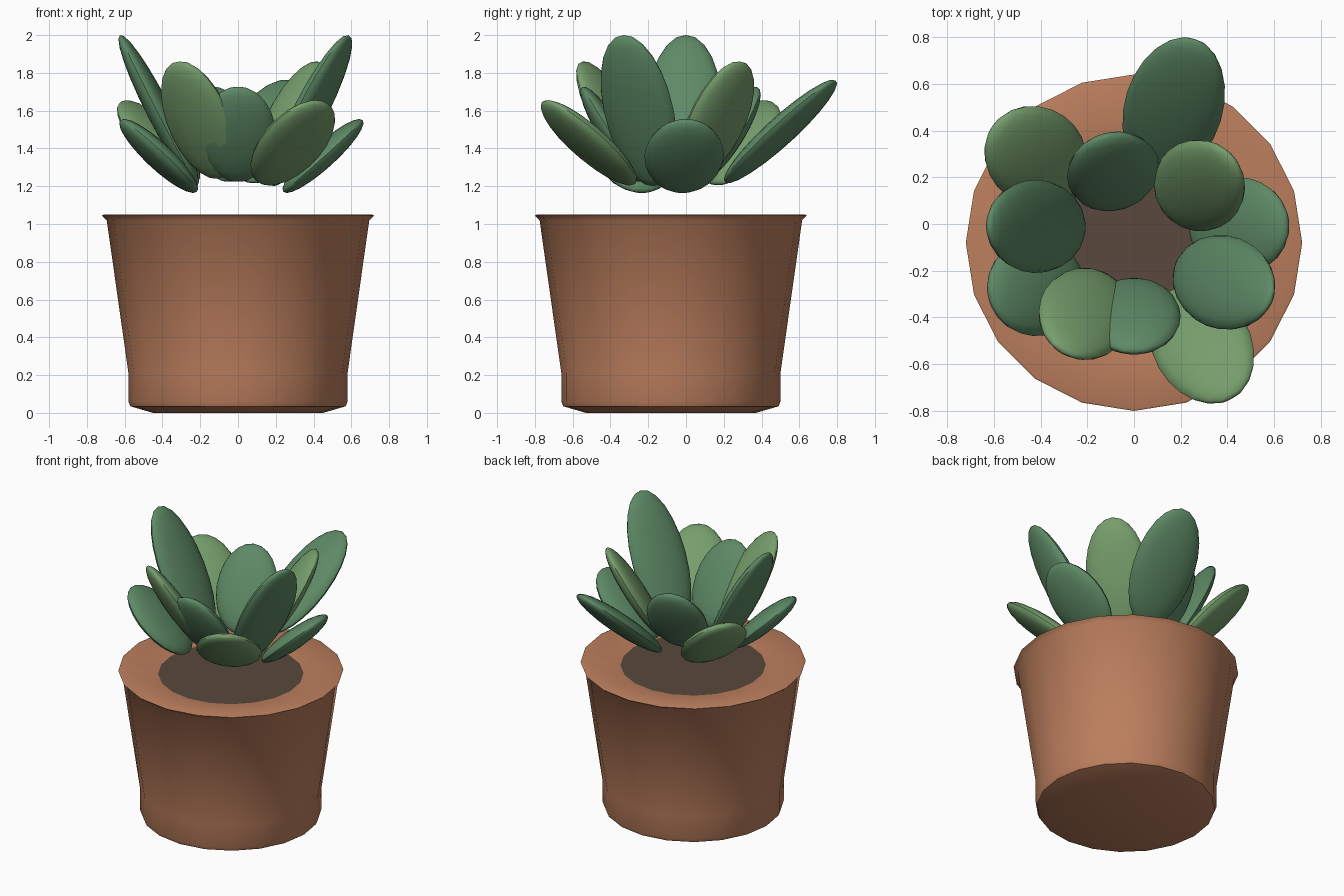
import bpy, bmesh, math
from mathutils import Vector, Matrix

if "Cube" in bpy.data.objects:
    bpy.data.objects.remove(bpy.data.objects["Cube"])


def material(name, rgb):
    m = bpy.data.materials.new(name)
    m.diffuse_color = (*rgb, 1)
    m.use_nodes = True
    m.node_tree.nodes["Principled BSDF"].inputs["Base Color"].default_value = m.diffuse_color
    return m


CLAY = material("clay", (0.50, 0.21, 0.11))
SOIL = material("soil", (0.10, 0.065, 0.045))
LIGHT = material("light_green", (0.18, 0.34, 0.15))
DARK = material("dark_green", (0.11, 0.25, 0.13))
POT_Y, SIDES = -0.08, 20


def finish(name, bm, mat):
    bmesh.ops.recalc_face_normals(bm, faces=bm.faces)
    me = bpy.data.meshes.new(name)
    bm.to_mesh(me)
    bm.free()
    ob = bpy.data.objects.new(name, me)
    bpy.context.collection.objects.link(ob)
    me.materials.append(mat)
    bpy.ops.object.select_all(action='DESELECT')
    ob.select_set(True)
    bpy.context.view_layer.objects.active = ob
    bpy.ops.object.shade_smooth_by_angle(angle=math.radians(40))
    return ob


def ring(bm, r, z):
    return [bm.verts.new((r * math.cos(2 * math.pi * i / SIDES),
                          POT_Y + r * math.sin(2 * math.pi * i / SIDES), z))
            for i in range(SIDES)]


# Pot: tapered wall, thin lip and gently dished top around the soil
profile = [(0.45, 0), (0.57, 0.035), (0.58, 0.06), (0.58, 0.21),
           (0.695, 1.02), (0.72, 1.045), (0.71, 1.05), (0.465, 1.02)]
bm = bmesh.new()
rings = [ring(bm, r, z) for r, z in profile]
for a, b in zip(rings, rings[1:]):
    for i in range(SIDES):
        j = (i + 1) % SIDES
        bm.faces.new((a[i], a[j], b[j], b[i]))
bm.faces.new(rings[0])
finish("pot", bm, CLAY)

# Soil disc
bm = bmesh.new()
bm.faces.new(ring(bm, 0.465, 1.02))
soil = finish("soil", bm, SOIL)


# Leaves: flattened ellipsoids given by centre and half-length axis
def leaf(name, centre, axis, mat, width=0.21, thick=0.065):
    axis = Vector(axis)
    d = axis.normalized()
    side = Vector((-d.y, d.x, 0)).normalized()
    normal = side.cross(d)
    m = Matrix((side * width, normal * thick, axis)).transposed().to_4x4()
    bm = bmesh.new()
    bmesh.ops.create_uvsphere(bm, u_segments=20, v_segments=12, radius=1,
                              matrix=Matrix.Translation(centre) @ m)
    finish(name, bm, mat)


outer = [((0.45, -0.01, 1.36), (0.21, 0.01, 0.19), DARK),
         ((0.17, 0.50, 1.49), (0.09, 0.29, 0.27), DARK),
         ((-0.42, 0.29, 1.43), (-0.18, 0.13, 0.22), LIGHT),
         ((-0.42, -0.27, 1.36), (-0.20, -0.04, 0.19), DARK),
         ((0.29, -0.515, 1.43), (0.13, -0.23, 0.22), LIGHT)]
inner = [((0.385, -0.25, 1.60), (0.20, -0.08, 0.40), DARK),
         ((0.28, 0.165, 1.55), (0.14, 0.12, 0.31), LIGHT),
         ((-0.09, 0.225, 1.475), (-0.05, 0.15, 0.25), DARK),
         ((-0.42, -0.01, 1.60), (-0.205, 0.01, 0.40), DARK),
         ((-0.21, -0.385, 1.55), (-0.10, -0.16, 0.31), LIGHT),
         ((0.0, -0.395, 1.475), (0.0, -0.155, 0.25), DARK)]
for i, (c, a, m) in enumerate(outer):
    leaf(f"outer_leaf_{i + 1}", c, a, m)
for i, (c, a, m) in enumerate(inner):
    leaf(f"inner_leaf_{i + 1}", c, a, m, 0.20)
